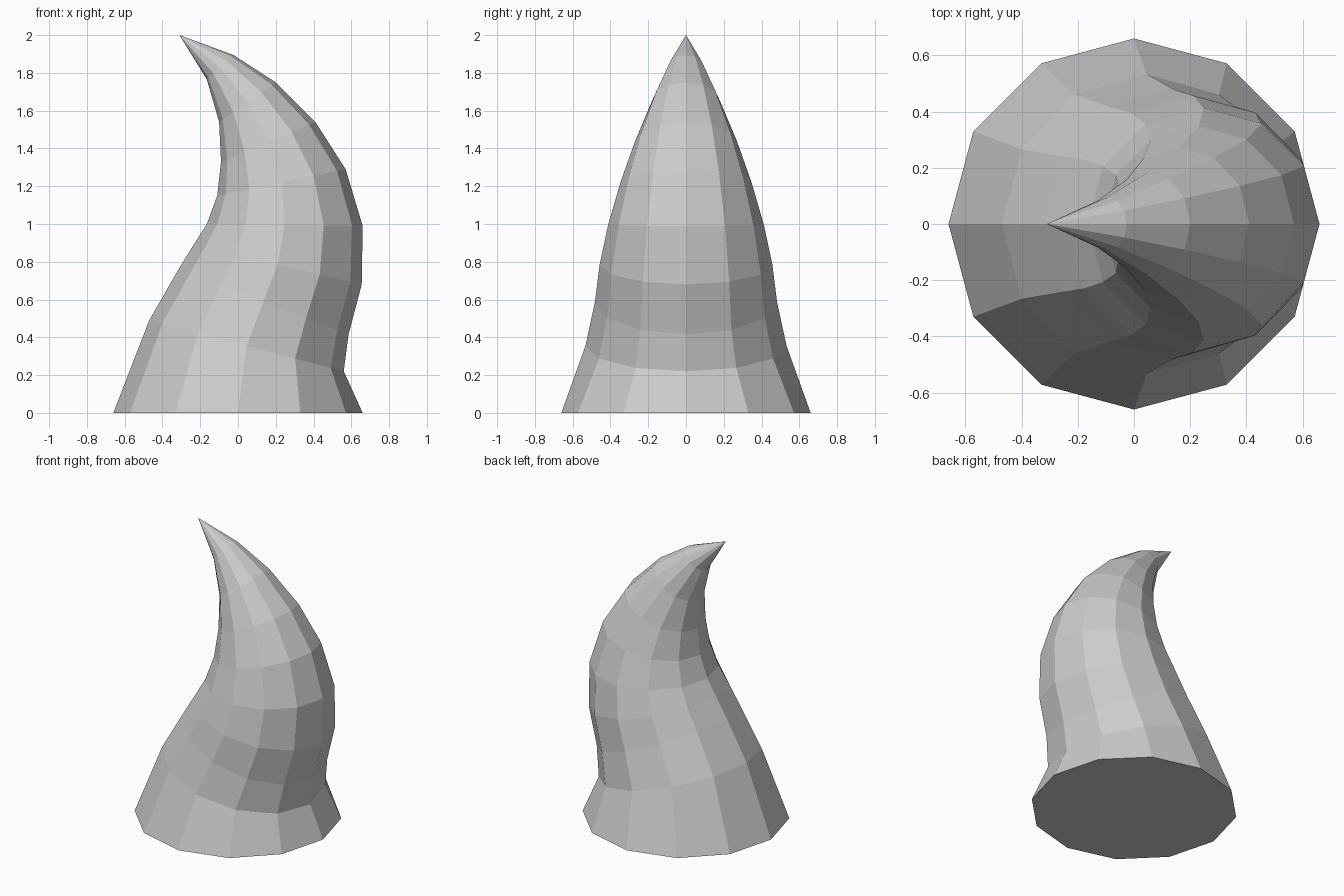
import bpy, bmesh, math
from mathutils import Vector

if "Cube" in bpy.data.objects:
    bpy.data.objects.remove(bpy.data.objects["Cube"])

SIDES = 12
# Each ring: inner (left) and outer (right) edge points as x, z
RINGS = [
    (-0.66, 0.00, 0.66, 0.00),
    (-0.47, 0.49, 0.56, 0.22),
    (-0.315, 0.76, 0.585, 0.415),
    (-0.235, 0.89, 0.655, 0.68),
    (-0.165, 1.00, 0.66, 0.99),
    (-0.11, 1.15, 0.57, 1.29),
    (-0.09, 1.33, 0.41, 1.54),
    (-0.10, 1.54, 0.20, 1.75),
    (-0.165, 1.765, -0.025, 1.895),
]
TIP = (-0.31, 0, 2.0)

bm = bmesh.new()


def add_ring(x0, z0, x1, z1):
    """Circle whose diameter runs between the two edge points."""
    mid = Vector(((x0 + x1) / 2, 0, (z0 + z1) / 2))
    arm = Vector((x1, 0, z1)) - mid
    side = Vector((0, arm.length, 0))
    angles = [2 * math.pi * i / SIDES for i in range(SIDES)]
    return [bm.verts.new(mid + arm * math.cos(a) + side * math.sin(a)) for a in angles]


# Curved, tapering body
loops = [add_ring(*r) for r in RINGS]
for low, high in zip(loops, loops[1:]):
    for i in range(SIDES):
        j = (i + 1) % SIDES
        bm.faces.new((low[i], low[j], high[j], high[i]))

# Flat base and pointed tip
bm.faces.new(loops[0][::-1])
tip = bm.verts.new(TIP)
for i in range(SIDES):
    bm.faces.new((loops[-1][i], loops[-1][(i + 1) % SIDES], tip))

bmesh.ops.recalc_face_normals(bm, faces=bm.faces[:])
mesh = bpy.data.meshes.new("horn")
bm.to_mesh(mesh)
bm.free()
bpy.context.collection.objects.link(bpy.data.objects.new("horn", mesh))
